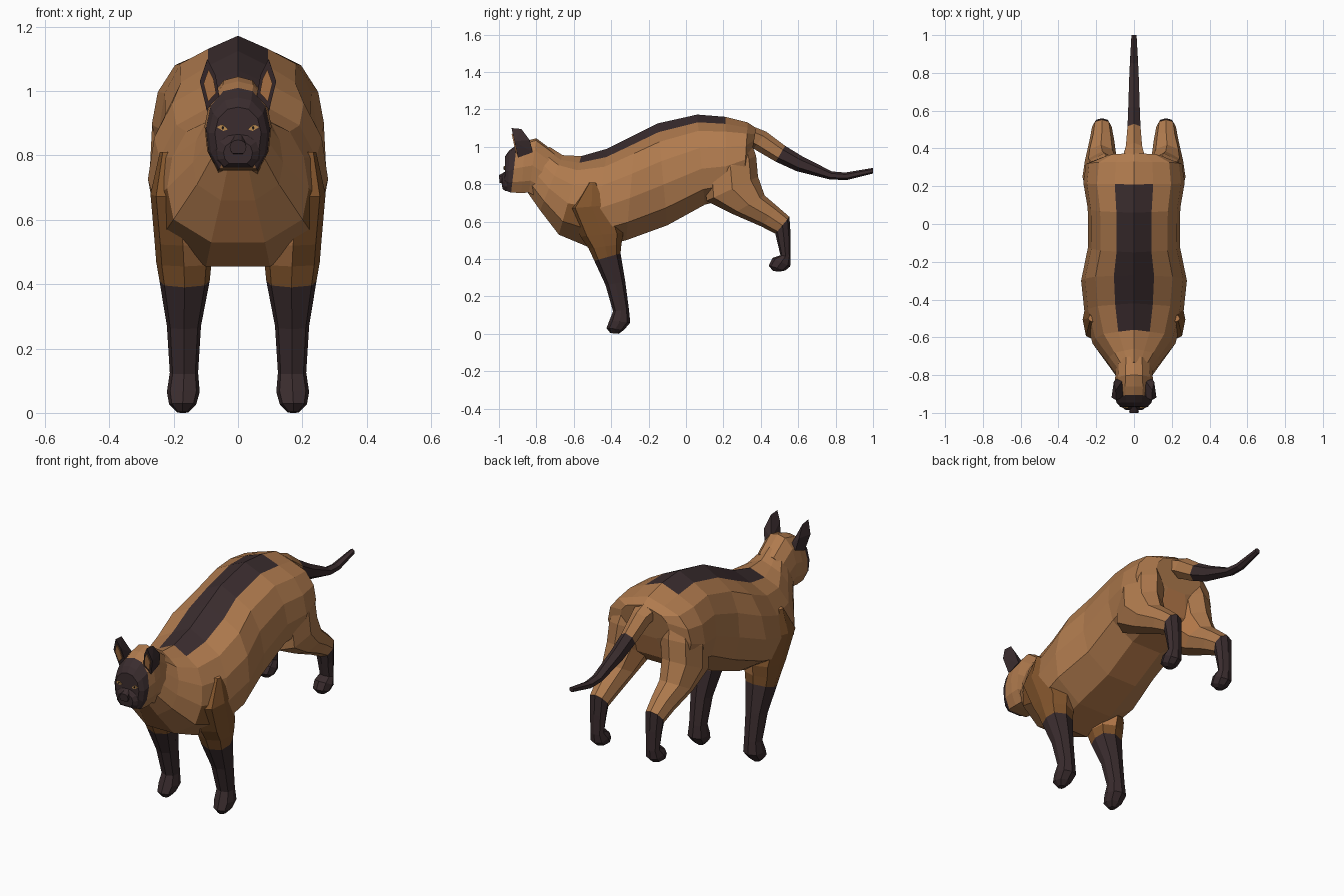
import bpy, bmesh
from mathutils import Vector


def material(name, rgb):
    m = bpy.data.materials.new(name)
    m.diffuse_color = (*rgb, 1)
    return m


TAN = material("tan_coat", (0.43, 0.195, 0.075))
WARM = material("warm_underside", (0.48, 0.20, 0.07))
BROWN = material("brown_shoulder", (0.225, 0.09, 0.025))
DARK = material("dark_points", (0.042, 0.025, 0.027))
AMBER = material("eye_amber", (0.50, 0.26, 0.08))
BLACK = material("black", (0.008, 0.006, 0.006))

# Half cross-sections: (share of half width, share of the way from low to high point)
TORSO = [(0, 1), (.38, .915), (.73, .82), (.93, .63), (1, .4), (.91, .17), (.38, 0)]
HEAD = [(0, 1), (.45, .96), (.85, .78), (1, .5), (.92, .22), (.62, 0)]
LIMB = [(0, 1), (.7, .86), (1, .5), (.7, .14), (0, 0)]
FORELIMB = [(0, 1), (.8, .85), (1, .5), (.8, .15), (0, 0)]
TAIL = [(0, 1), (.9, .75), (.9, .25), (0, 0)]


def finish(name, bm, mats, mirror=False):
    bmesh.ops.recalc_face_normals(bm, faces=bm.faces)
    me = bpy.data.meshes.new(name)
    bm.to_mesh(me)
    bm.free()
    for m in mats:
        me.materials.append(m)
    ob = bpy.data.objects.new(name, me)
    bpy.context.collection.objects.link(ob)
    if mirror:
        ob.modifiers.new("mirror", 'MIRROR').use_mirror_merge = False
    return ob


def loft(name, half, rings, mats, rule=lambda ring, side: 0, mirror=False):
    """rings: (y_high, z_high, y_low, z_low, half_width, x_centre)"""
    section = half + [(-s, t) for s, t in reversed(half) if s]
    n = len(section)
    bm = bmesh.new()
    loops = []
    for yh, zh, yl, zl, w, *x in rings:
        xc = x[0] if x else 0
        loops.append([bm.verts.new((xc + s * w, yl + t * (yh - yl), zl + t * (zh - zl)))
                      for s, t in section])
    for i in range(len(loops) - 1):
        a, b = loops[i], loops[i + 1]
        for j in range(n):
            k = (j + 1) % n
            bm.faces.new((a[j], a[k], b[k], b[j])).material_index = rule(i, j)
    bm.faces.new(loops[0]).material_index = rule(0, -1)
    bm.faces.new(loops[-1]).material_index = rule(len(loops) - 2, -1)
    return finish(name, bm, mats, mirror)


# Torso and neck: dark saddle stripe, warm belly strip, brown shoulder patches
last = 2 * len(TORSO) - 2


def torso_colour(i, j):
    if j in (0, last):
        return int(2 <= i <= 6)
    if j == len(TORSO) - 1:
        return 2
    return 3 if i == 2 and j in (4, last - 4) else 0


loft("torso", TORSO, [
    (-.73, 1.00, -.85, .76, .085), (-.66, .955, -.78, .66, .14),
    (-.56, .95, -.68, .53, .22), (-.42, .99, -.50, .455, .262),
    (-.27, 1.065, -.32, .50, .28), (-.15, 1.125, -.10, .58, .243),
    (.06, 1.172, .10, .69, .245), (.21, 1.16, .22, .72, .268),
    (.33, 1.13, .31, .80, .255), (.375, 1.10, .345, .92, .15)],
    [TAN, DARK, WARM, BROWN], torso_colour)

# Head: tan skull and chin, dark face mask
loft("head", HEAD, [
    (-.70, .97, -.79, .73, .095), (-.80, 1.045, -.84, .755, .10),
    (-.86, 1.03, -.88, .753, .104), (-.905, 1.01, -.935, .755, .10),
    (-.945, .98, -.952, .76, .091), (-.967, .95, -.970, .79, .072)],
    [TAN, DARK], lambda i, j: int(i >= 3 and j != len(HEAD) - 1))

# Short muzzle and nose
loft("muzzle", HEAD, [
    (-.94, .875, -.94, .760, .080), (-.970, .865, -.968, .765, .066),
    (-.985, .845, -.982, .775, .045)], [DARK])
loft("nose", HEAD, [
    (-.965, .868, -.965, .802, .022), (-1.0, .848, -.997, .806, .026)], [DARK])


def plate(name, points, mat):
    bm = bmesh.new()
    bm.faces.new([bm.verts.new(p) for p in points])
    ext = bmesh.ops.extrude_face_region(bm, geom=bm.faces[:])
    bmesh.ops.translate(bm, vec=(0, .006, 0),
                        verts=[v for v in ext["geom"] if isinstance(v, bmesh.types.BMVert)])
    return finish(name, bm, [mat], True)


# Eyes: almond plates with a dark pupil
plate("eye", [(.030, -.973, .881), (.046, -.973, .876), (.066, -.972, .888),
              (.048, -.973, .897)], AMBER)
plate("pupil", [(.043, -.975, .885), (.047, -.975, .879), (.051, -.975, .885),
                (.047, -.975, .894)], BLACK)

# Ears: pointed shells with a lighter inner plate
rim = [Vector((x, -.90 - (z - .95) * .22, z)) for x, z in
       [(.058, .985), (.070, 1.05), (.095, 1.10), (.119, 1.03), (.097, .942)]]
back = [Vector(p) for p in [(.06, -.83, .99), (.095, -.82, .97), (.107, -.835, 1.035),
                            (.097, -.88, 1.095)]]
bm = bmesh.new()
for p in rim + back:
    bm.verts.new(p)
bmesh.ops.convex_hull(bm, input=bm.verts[:])
finish("ear", bm, [DARK], True)
mid = sum(rim, Vector()) / len(rim) + Vector((-.002, .002, -.010))
plate("ear_lining", [mid + (p - mid) * .64 + Vector((0, -.006, 0)) for p in rim], WARM)


# Front legs: brown outer shoulder, warm inner side, dark stocking and paw
def front_leg_colour(i, j):
    if i >= 4:
        return 1
    return 0 if i == 3 or 0 <= j <= 3 else 2


loft("front_leg", FORELIMB, [
    (-.52, .81, -.48, .81, .045, .198), (-.63, .67, -.38, .69, .088, .184),
    (-.565, .52, -.335, .54, .088, .171), (-.52, .455, -.345, .48, .086, .168),
    (-.49, .39, -.35, .43, .078, .166),
    (-.43, .26, -.325, .28, .053, .168), (-.39, .12, -.305, .13, .044, .168),
    (-.41, .07, -.298, .06, .051, .170), (-.425, .03, -.33, .022, .042, .172),
    (-.405, .004, -.36, 0, .018, .172)],
    [BROWN, DARK, WARM], front_leg_colour, True)


# Hind legs: tan thigh with warm inner side tapering to the hock, dark below
def hind_leg_colour(i, j):
    if i >= 5:
        return 1
    return 2 if i < 3 and j in (5, 6) else 0


loft("hind_leg", LIMB, [
    (.12, .98, .34, 1.05, .085, .14), (.10, .84, .375, .95, .112, .155),
    (.11, .71, .385, .84, .105, .168), (.25, .64, .42, .74, .085, .175),
    (.40, .575, .49, .68, .065, .17), (.478, .535, .553, .625, .052, .17),
    (.488, .49, .560, .52, .045, .17), (.505, .42, .560, .41, .040, .17),
    (.462, .405, .557, .36, .050, .17), (.442, .365, .53, .338, .044, .17),
    (.465, .336, .50, .332, .022, .17)],
    [TAN, DARK, WARM], hind_leg_colour, True)

# Tail: tan root, dark length
loft("tail", TAIL, [
    (.28, 1.14, .30, 1.02, .085), (.43, 1.08, .36, .99, .048),
    (.53, 1.005, .48, .92, .038), (.62, .95, .59, .87, .034),
    (.78, .868, .77, .825, .028), (.85, .862, .86, .822, .024),
    (1.0, .887, 1.0, .857, .015)],
    [TAN, DARK], lambda i, j: int(i >= 2))
